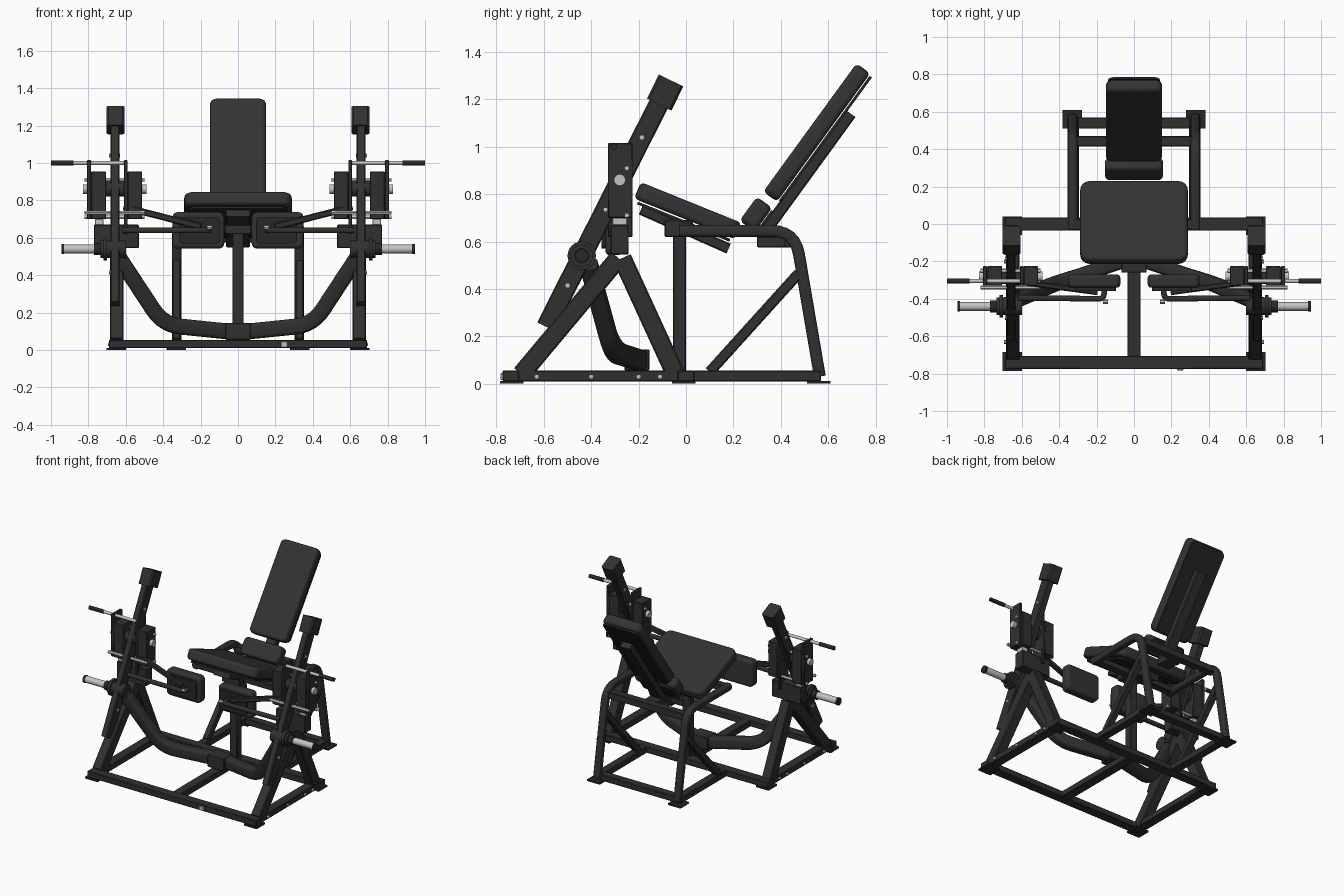
import bpy, bmesh, math
from mathutils import Vector, Matrix

if "Cube" in bpy.data.objects:
    bpy.data.objects.remove(bpy.data.objects["Cube"])


def material(name, v):
    m = bpy.data.materials.new(name)
    m.diffuse_color = (v, v, v, 1)
    m.use_nodes = True
    m.node_tree.nodes["Principled BSDF"].inputs["Base Color"].default_value = m.diffuse_color
    return m


FRAME = material("frame_black", 0.030)
PAD = material("upholstery_black", 0.033)
TRIM = material("rubber_black", 0.020)
STEEL = material("bright_steel", 0.55)


def finish(name, bm, mat, bevel=0.0, segs=2):
    bmesh.ops.recalc_face_normals(bm, faces=bm.faces)
    me = bpy.data.meshes.new(name)
    bm.to_mesh(me)
    bm.free()
    ob = bpy.data.objects.new(name, me)
    bpy.context.collection.objects.link(ob)
    me.materials.append(mat)
    if bevel:
        b = ob.modifiers.new("soft_edges", 'BEVEL')
        b.width, b.segments = bevel, segs
        b.limit_method, b.angle_limit = 'ANGLE', math.radians(40)
    bpy.context.view_layer.objects.active = ob
    ob.select_set(True)
    bpy.ops.object.shade_smooth_by_angle(angle=math.radians(35))
    ob.select_set(False)
    return ob


def fillet(pts, r, n=7):
    """Round the inner corners of a path."""
    pts = [Vector(p) for p in pts]
    out = [pts[0]]
    for a, b, c in zip(pts, pts[1:], pts[2:]):
        p, q = b + (a - b).normalized() * r, b + (c - b).normalized() * r
        for i in range(n):
            t = i / (n - 1)
            out.append(p * (1 - t) ** 2 + b * 2 * t * (1 - t) + q * t * t)
    return out + [pts[-1]]


def sweep(name, pts, w, h, mat=FRAME, side=(1, 0, 0), rnd=0.006, r=0):
    """Rounded rectangular section, w along side and h across, swept along a path."""
    pts = fillet(pts, r) if r else [Vector(p) for p in pts]
    rnd = min(rnd, w / 2.02, h / 2.02)
    steps = 4 if rnd > 0.01 else 2
    sec = []
    for k, (sx, sy) in enumerate(((1, 1), (-1, 1), (-1, -1), (1, -1))):
        for i in range(steps):
            a = math.pi / 2 * (k + i / (steps - 1))
            sec.append((sx * (w / 2 - rnd) + rnd * math.cos(a), sy * (h / 2 - rnd) + rnd * math.sin(a)))
    bm = bmesh.new()
    rings = []
    for i, p in enumerate(pts):
        t = (pts[min(i + 1, len(pts) - 1)] - pts[max(i - 1, 0)]).normalized()
        s = Vector(side)
        s = (s - t * s.dot(t)).normalized()
        u = t.cross(s)
        rings.append([bm.verts.new(p + s * x + u * y) for x, y in sec])
    for a, b in zip(rings, rings[1:]):
        for i in range(len(sec)):
            j = (i + 1) % len(sec)
            bm.faces.new((a[i], a[j], b[j], b[i]))
    bm.faces.new(rings[0])
    bm.faces.new(rings[-1])
    return finish(name, bm, mat)


def box(name, x, y, z, mat=FRAME, bevel=0.004):
    bm = bmesh.new()
    bmesh.ops.create_cube(bm, size=1)
    for v in bm.verts:
        for i, (lo, hi) in enumerate((x, y, z)):
            v.co[i] = (lo + hi) / 2 + v.co[i] * (hi - lo)
    return finish(name, bm, mat, bevel, 1)


def pad(name, loc, dims, tilt, corner, rim, mat=PAD):
    """Slab with round corners in plan and a soft rim, tilted about x."""
    bm = bmesh.new()
    bmesh.ops.create_cube(bm, size=1)
    bmesh.ops.scale(bm, vec=dims, verts=bm.verts)
    edges = [e for e in bm.edges if abs(e.verts[0].co.z - e.verts[1].co.z) > 1e-4]
    bmesh.ops.bevel(bm, geom=edges, offset=corner, segments=6, profile=0.5, affect='EDGES')
    m = Matrix.Translation(loc) @ Matrix.Rotation(math.radians(tilt), 4, 'X')
    bmesh.ops.transform(bm, matrix=m, verts=bm.verts)
    return finish(name, bm, mat, rim, 4 if rim > 0.008 else 1)


def rod(name, x0, x1, y, z, r, mat, n=24):
    """Cylinder along x."""
    bm = bmesh.new()
    m = Matrix.Translation(((x0 + x1) / 2, y, z)) @ Matrix.Rotation(math.pi / 2, 4, 'Y')
    bmesh.ops.create_cone(bm, cap_ends=True, segments=n, radius1=r, radius2=r, depth=abs(x1 - x0), matrix=m)
    return finish(name, bm, mat)


# Floor frame
box("front_floor_bar", (-0.69, 0.69), (-0.775, -0.705), (0.01, 0.055))
box("cross_floor_bar", (-0.69, 0.69), (-0.035, 0.035), (0.01, 0.055))
box("centre_floor_rail", (-0.035, 0.035), (-0.71, -0.03), (0.01, 0.055))
box("rear_floor_bar", (-0.30, 0.30), (0.51, 0.57), (0.01, 0.055))
box("floor_bar_tag", (0.23, 0.265), (-0.782, -0.77), (0.015, 0.045), STEEL, 0.002)

# Seat post, upper cross bars and seat carrier
box("seat_post", (-0.03, 0.03), (-0.055, 0.0), (0.05, 0.66))
box("front_upper_cross_bar", (-0.32, 0.32), (-0.03, 0.025), (0.625, 0.667))
box("rear_upper_cross_bar", (-0.32, 0.32), (0.415, 0.47), (0.575, 0.625))
sweep("seat_carrier", [(0, -0.19, 0.735), (0, 0.18, 0.57)], 0.13, 0.045)
box("backrest_bracket", (-0.05, 0.05), (0.30, 0.43), (0.575, 0.62))
box("seat_clamp", (-0.07, 0.07), (-0.09, 0.03), (0.62, 0.69))

# Padded seat, lumbar roll and backrest with backing plates
pad("seat", (0, 0.008, 0.730), (0.575, 0.46, 0.075), -22, 0.05, 0.02)
pad("seat_plate", (0, -0.010, 0.684), (0.52, 0.42, 0.012), -22, 0.04, 0, TRIM)
pad("lumbar_pad", (0, 0.295, 0.715), (0.31, 0.125, 0.08), 54, 0.03, 0.02)
pad("lumbar_plate", (0, 0.333, 0.685), (0.26, 0.11, 0.012), 54, 0.02, 0, TRIM)
pad("backrest", (0, 0.552, 1.060), (0.30, 0.67, 0.072), 54, 0.035, 0.02)
pad("backrest_plate", (0, 0.589, 1.033), (0.28, 0.65, 0.012), 54, 0.03, 0, TRIM)
sweep("backrest_spine", [(0, 0.31, 0.61), (0, 0.695, 1.14)], 0.08, 0.05)

# Bent foot bar with its centre sleeve
foot = [(0.64, -0.41, 0.50), (0.40, -0.31, 0.135), (0.06, -0.20, 0.10)]
for s in (-1, 1):
    sweep("foot_bar", [(s * x, y, z) for x, y, z in foot], 0.075, 0.085, side=(0, 1, 0), rnd=0.02, r=0.10)
box("foot_bar_sleeve", (-0.068, 0.068), (-0.26, -0.155), (0.055, 0.145))


def side_parts(s):
    def P(*pts):
        return [(s * x, y, z) for x, y, z in pts]

    def X(a, b):
        return tuple(sorted((s * a, s * b)))

    # Side rails, feet and rail bolts
    box("side_floor_rail", X(0.615, 0.685), (-0.71, -0.03), (0.01, 0.055))
    box("rear_floor_rail", X(0.295, 0.355), (0.03, 0.57), (0.01, 0.055))
    for x, y in ((0.65, -0.735), (0.65, -0.01), (0.33, 0.56)):
        box("foot_plate", X(x - 0.052, x + 0.052), (y - 0.05, y + 0.05), (0, 0.012), TRIM, 0)
    for y in (-0.63, -0.40, -0.20, -0.11):
        rod("rail_bolt", s * 0.68, s * 0.695, y, 0.03, 0.011, STEEL, 6)

    # Rear bent leg and diagonal brace
    sweep("rear_leg", P((0.328, -0.03, 0.645), (0.328, 0.46, 0.645), (0.328, 0.565, 0.03)),
          0.05, 0.05, rnd=0.015, r=0.10)
    sweep("rear_brace", P((0.328, 0.10, 0.05), (0.328, 0.475, 0.465)), 0.045, 0.045)

    # A-shaped side stand
    sweep("stand_front_leg", P((0.648, -0.695, 0.04), (0.648, -0.285, 0.53)), 0.072, 0.08)
    sweep("stand_rear_leg", P((0.648, -0.045, 0.04), (0.648, -0.27, 0.53)), 0.072, 0.08)
    box("stand_head", X(0.53, 0.77), (-0.318, -0.242), (0.545, 0.67))
    box("stand_collar", X(0.72, 0.765), (-0.31, -0.25), (0.67, 0.70), STEEL, 0.002)

    # Slanted lever with counterweight cap
    sweep("lever", P((0.658, -0.59, 0.24), (0.658, -0.09, 1.23)), 0.048, 0.085)
    sweep("lever_cap", P((0.655, -0.113, 1.178), (0.655, -0.063, 1.28)), 0.096, 0.115, rnd=0.01)
    for y, z in ((-0.186, 1.04), (-0.50, 0.415)):
        rod("lever_bolt", s * 0.63, s * 0.69, y, z, 0.012, STEEL, 6)

    # Pivot housing on both sides of the lever
    for name, xa, xb, z0, z1 in (("outer_plate", 0.785, 0.808, 0.70, 1.015),
                                 ("outer_housing", 0.705, 0.785, 0.70, 0.955),
                                 ("inner_housing", 0.512, 0.59, 0.70, 0.955),
                                 ("inner_plate", 0.59, 0.61, 0.62, 1.015)):
        box(name, X(xa, xb), (-0.33, -0.225), (z0, z1))
    rod("pivot_axle", s * 0.525, s * 0.80, -0.28, 0.86, 0.04, FRAME)
    rod("pivot_bolt", s * 0.49, s * 0.83, -0.28, 0.86, 0.025, STEEL, 12)
    for y, z in ((-0.25, 0.91), (-0.25, 0.71), (-0.34, 0.735)):
        rod("housing_bolt", s * 0.50, s * 0.82, y, z, 0.011, STEEL, 6)

    # Hand grip
    rod("handle_rod", s * 0.59, s * 0.89, -0.305, 1.0, 0.011, STEEL)
    rod("handle_grip", s * 0.88, s * 1.0, -0.305, 1.0, 0.014, TRIM)

    # Weight peg
    rod("peg_boss", s * 0.60, s * 0.735, -0.44, 0.54, 0.047, FRAME)
    rod("peg_flange", s * 0.70, s * 0.72, -0.44, 0.54, 0.06, FRAME)
    rod("peg_collar", s * 0.735, s * 0.77, -0.44, 0.54, 0.032, TRIM)
    rod("weight_peg", s * 0.77, s * 0.93, -0.44, 0.54, 0.024, STEEL)
    rod("peg_end_cap", s * 0.93, s * 0.945, -0.44, 0.54, 0.027, TRIM)

    # Thigh pad on its two link arms
    pad("thigh_pad", (s * 0.212, -0.305, 0.64), (0.278, 0.195, 0.07), 90, 0.03, 0.018)
    pad("thigh_pad_plate", (s * 0.205, -0.347, 0.64), (0.22, 0.14, 0.02), 90, 0.02, 0, TRIM)
    sweep("lower_link_arm", P((0.62, -0.395, 0.64), (0.16, -0.40, 0.64), (0.16, -0.345, 0.64)),
          0.03, 0.03, side=(0, 0, 1), rnd=0.012, r=0.03)
    sweep("upper_link_arm", P((0.61, -0.31, 0.765), (0.20, -0.365, 0.66)), 0.035, 0.03, side=(0, 0, 1))
    rod("link_bolt", s * 0.14, s * 0.165, -0.415, 0.655, 0.012, STEEL, 6)


for s in (-1, 1):
    side_parts(s)
